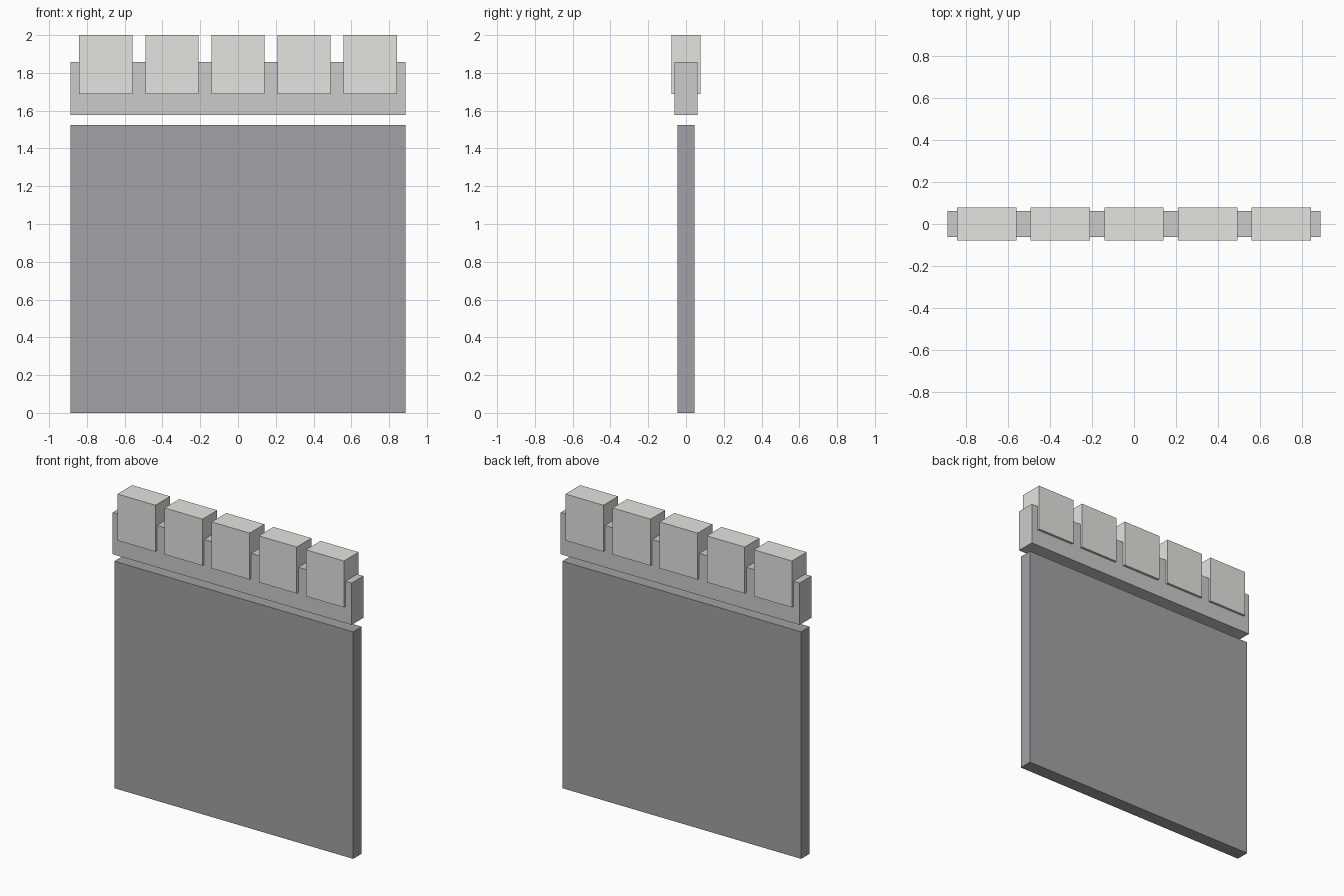
import bpy

if "Cube" in bpy.data.objects:
    bpy.data.objects.remove(bpy.data.objects["Cube"])


def material(name, rgb):
    m = bpy.data.materials.new(name)
    m.diffuse_color = (*rgb, 1.0)
    m.use_nodes = True
    m.node_tree.nodes["Principled BSDF"].inputs["Base Color"].default_value = m.diffuse_color
    return m


def box(name, x, half_w, half_d, z0, z1, mat):
    bpy.ops.mesh.primitive_cube_add(size=1, location=(x, 0, (z0 + z1) / 2))
    ob = bpy.context.object
    ob.name = name
    ob.scale = (2 * half_w, 2 * half_d, z1 - z0)
    bpy.ops.object.transform_apply(location=False, rotation=False, scale=True)
    ob.data.materials.append(mat)
    return ob


dark = material("dark_panel", (0.36, 0.365, 0.385))
stone = material("beam_stone", (0.66, 0.66, 0.66))
pale = material("pale_stone", (0.78, 0.77, 0.74))

# Thin wall panel standing on the ground
box("wall_panel", 0, 0.887, 0.045, 0.0, 1.524, dark)

# Parapet beam, floating just above the panel
box("parapet_beam", 0, 0.887, 0.062, 1.577, 1.858, stone)

# Row of five merlons straddling the beam
for i in range(5):
    box(f"merlon_{i + 1}", (i - 2) * 0.35, 0.141, 0.078, 1.688, 2.0, pale)
